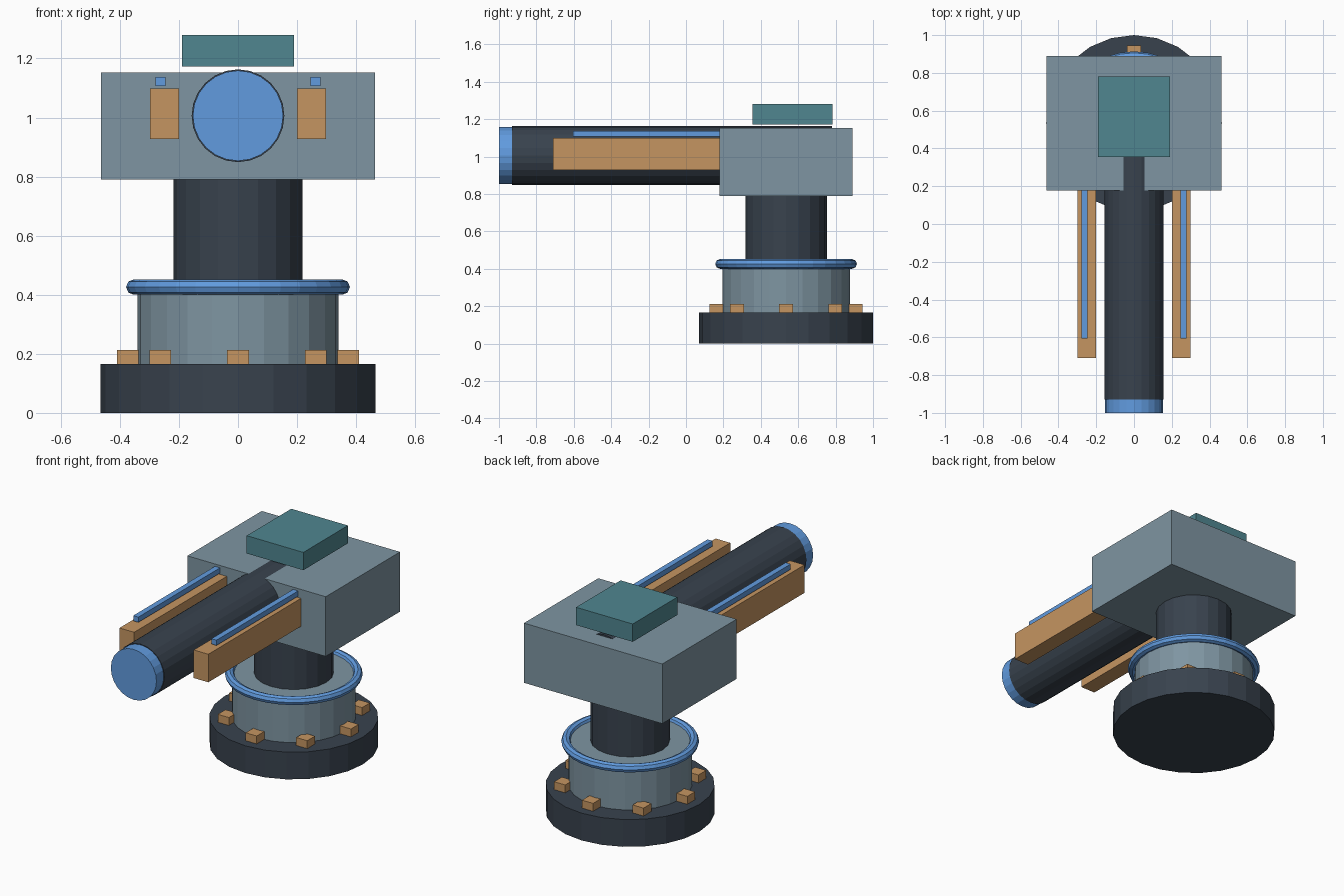
import bpy
from math import pi, sin, cos

if "Cube" in bpy.data.objects:
    bpy.data.objects.remove(bpy.data.objects["Cube"])

CY = 0.535  # y of the turret's vertical axis


def mat(name, rgb):
    m = bpy.data.materials.new(name)
    m.diffuse_color = (*rgb, 1)
    m.use_nodes = True
    m.node_tree.nodes["Principled BSDF"].inputs["Base Color"].default_value = m.diffuse_color
    return m


DARK = mat("dark_steel", (0.040, 0.055, 0.076))
GREY = mat("grey_armour", (0.21, 0.30, 0.36))
COPPER = mat("copper", (0.56, 0.30, 0.12))
BLUE = mat("blue_glow", (0.12, 0.33, 0.74))
TEAL = mat("teal", (0.08, 0.24, 0.28))


def finish(name, m):
    ob = bpy.context.object
    ob.name = name
    ob.data.materials.append(m)
    return ob


def box(name, m, x, y, z):
    """Box from (min, max) ranges."""
    mid = [(a + b) / 2 for a, b in (x, y, z)]
    bpy.ops.mesh.primitive_cube_add(size=1, location=mid)
    ob = finish(name, m)
    ob.scale = [b - a for a, b in (x, y, z)]
    return ob


def post(name, m, r, z0, z1, sides=24):
    bpy.ops.mesh.primitive_cylinder_add(vertices=sides, radius=r, depth=z1 - z0,
                                        location=(0, CY, (z0 + z1) / 2))
    return finish(name, m)


def tube(name, m, r, y0, y1, z, sides=24):
    bpy.ops.mesh.primitive_cylinder_add(vertices=sides, radius=r, depth=y1 - y0,
                                        location=(0, (y0 + y1) / 2, z),
                                        rotation=(pi / 2, 0, 0))
    return finish(name, m)


# Pedestal
post("base_plate", DARK, 0.465, 0, 0.165)
post("base_drum", GREY, 0.341, 0.165, 0.43)
post("neck_column", DARK, 0.218, 0.43, 0.79, 20)
bpy.ops.mesh.primitive_torus_add(location=(0, CY, 0.426), major_radius=0.353,
                                 minor_radius=0.026, major_segments=32,
                                 minor_segments=8)
finish("bearing_ring", BLUE)

# Bolts around the base plate, all square to the axes
for i in range(8):
    x, y = 0.372 * cos(i * pi / 4), CY + 0.372 * sin(i * pi / 4)
    box(f"base_bolt_{i + 1}", COPPER, (x - 0.037, x + 0.037),
        (y - 0.037, y + 0.037), (0.165, 0.213))

# Head and the sensor plate floating just above it
box("head_housing", GREY, (-0.464, 0.464), (0.178, 0.89), (0.79, 1.152))
box("top_plate", TEAL, (-0.19, 0.19), (0.355, 0.782), (1.172, 1.28))

# Barrel and muzzle
tube("barrel", DARK, 0.157, -0.93, 0.78, 1.006)
tube("muzzle_cap", BLUE, 0.153, -1.0, -0.93, 1.006)

# Side rails with light strips
for s, side in ((-1, "left"), (1, "right")):
    box(f"{side}_rail", COPPER, sorted((s * 0.20, s * 0.298)),
        (-0.71, 0.18), (0.928, 1.098))
    box(f"{side}_rail_strip", BLUE, sorted((s * 0.245, s * 0.279)),
        (-0.605, 0.18), (1.106, 1.138))
